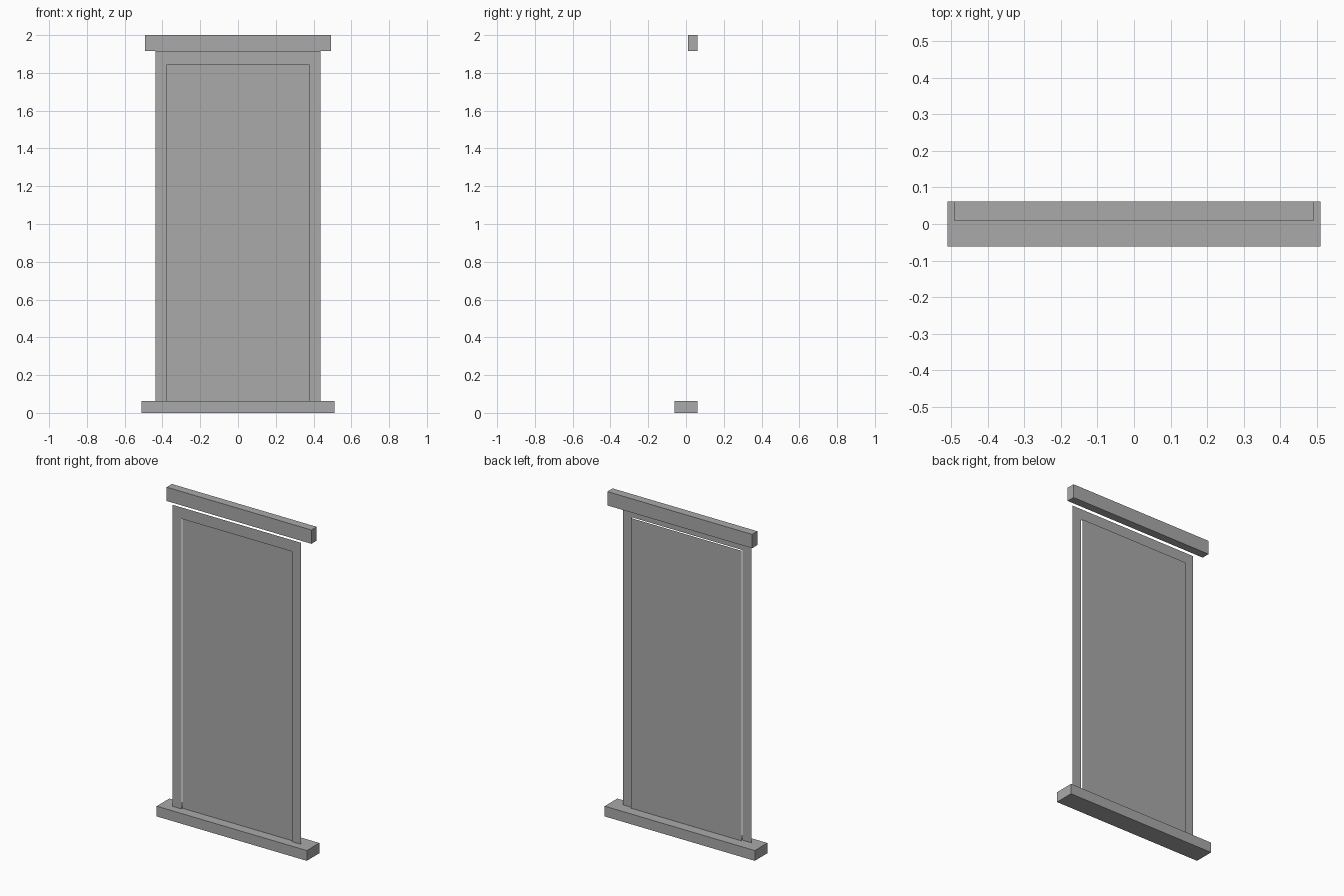
import bpy
import bmesh

if "Cube" in bpy.data.objects:
    bpy.data.objects.remove(bpy.data.objects["Cube"])

grey = bpy.data.materials.new("neutral grey")
grey.diffuse_color = (0.4, 0.4, 0.4, 1)
grey.use_nodes = True
grey.node_tree.nodes["Principled BSDF"].inputs["Base Color"].default_value = grey.diffuse_color


def finish(name, bm):
    mesh = bpy.data.meshes.new(name)
    bm.to_mesh(mesh)
    bm.free()
    mesh.materials.append(grey)
    bpy.context.collection.objects.link(bpy.data.objects.new(name, mesh))


def box(name, half_x, y0, y1, z0, z1):
    bm = bmesh.new()
    bmesh.ops.create_cube(bm, size=1)
    for v in bm.verts:
        v.co = (v.co.x * 2 * half_x,
                y1 if v.co.y > 0 else y0,
                z1 if v.co.z > 0 else z0)
    finish(name, bm)


def sheet(name, y, outline):
    """Flat upright face facing the front."""
    bm = bmesh.new()
    bm.faces.new([bm.verts.new((x, y, z)) for x, z in outline])
    finish(name, bm)


SILL_TOP, LINTEL_BOTTOM = 0.063, 1.915
OUTER, INNER, INNER_TOP = 0.438, 0.375, 1.845

# Sill and lintel
box("sill", 0.51, -0.061, 0.061, 0.0, SILL_TOP)
box("lintel", 0.492, 0.01, 0.061, LINTEL_BOTTOM, 2.0)

# Flat casing, an upside-down U open at the sill
sheet("casing", -0.012, [
    (-OUTER, SILL_TOP), (-INNER, SILL_TOP), (-INNER, INNER_TOP),
    (INNER, INNER_TOP), (INNER, SILL_TOP), (OUTER, SILL_TOP),
    (OUTER, LINTEL_BOTTOM), (-OUTER, LINTEL_BOTTOM)])

# Panel set slightly behind the casing
sheet("panel", -0.001, [
    (-INNER, SILL_TOP), (INNER, SILL_TOP),
    (INNER, INNER_TOP), (-INNER, INNER_TOP)])
